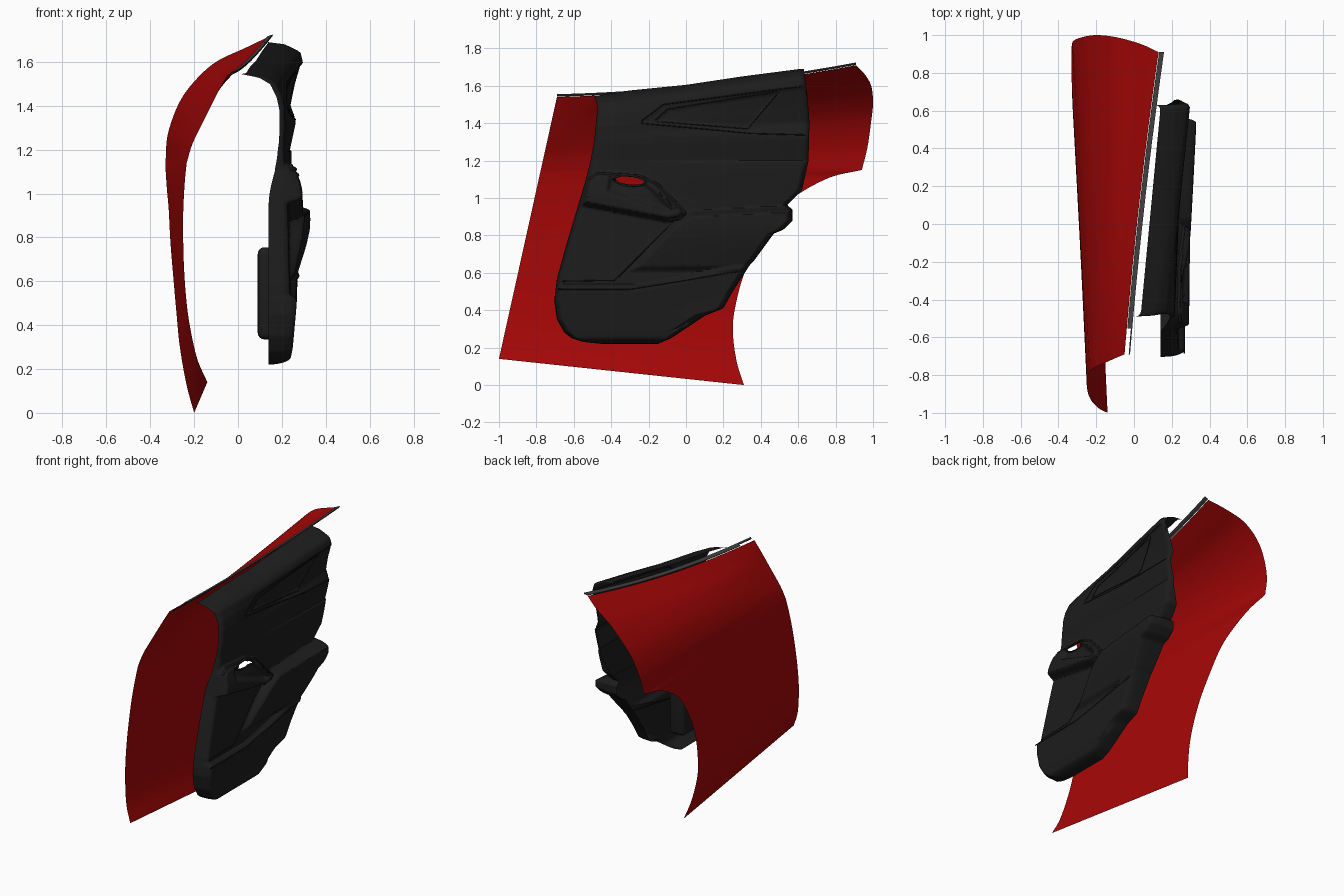
import bpy, bmesh, math
from mathutils import Vector

if "Cube" in bpy.data.objects:
    bpy.data.objects.remove(bpy.data.objects["Cube"])

def mat(name, c):
    m = bpy.data.materials.new(name)
    m.diffuse_color = (*c, 1)
    m.use_nodes = True
    m.node_tree.nodes["Principled BSDF"].inputs["Base Color"].default_value = m.diffuse_color
    return m

RED = mat("red_paint", (0.38, 0.002, 0.002))
BLACK = mat("black_trim", (0.012, 0.012, 0.012))
DARK = mat("dark_seam", (0.007, 0.007, 0.007))
GREY = mat("grey_seal", (0.055, 0.055, 0.055))

def interp(tab, v):
    if v <= tab[0][0]:
        return tab[0][1]
    for (a, p), (b, q) in zip(tab, tab[1:]):
        if v <= b:
            return p + (q - p) * (v - a) / (b - a)
    return tab[-1][1]

def smooth(a, b, v):
    t = min(1, max(0, (v - a) / (b - a)))
    return t * t * (3 - 2 * t)

def make(name, bm, m, angle=35):
    me = bpy.data.meshes.new(name)
    bm.to_mesh(me)
    bm.free()
    ob = bpy.data.objects.new(name, me)
    bpy.context.collection.objects.link(ob)
    me.materials.append(m)
    bpy.ops.object.select_all(action='DESELECT')
    ob.select_set(True)
    bpy.context.view_layer.objects.active = ob
    bpy.ops.object.shade_smooth_by_angle(angle=math.radians(angle))
    return ob

def grid(name, rows, m, flip=False, hole=None, angle=35, wrap=False):
    bm = bmesh.new()
    vs = [[bm.verts.new(p) for p in r] for r in rows]
    n = len(vs[0])
    for a, b in zip(vs, vs[1:]):
        for j in range(n if wrap else n - 1):
            k = (j + 1) % n
            q = [a[j], a[k], b[k], b[j]]
            c = sum((v.co for v in q), Vector()) / 4
            if hole and hole(c):
                continue
            bm.faces.new(q[::-1] if flip else q)
    if wrap:
        bm.faces.new(vs[0][::-1])
        bm.faces.new(vs[-1])
    return make(name, bm, m, angle)

def catmull(pts, n=6):
    P = [Vector(p) for p in pts]
    P = [2 * P[0] - P[1]] + P + [2 * P[-1] - P[-2]]
    out = []
    for a, b, c, d in zip(P, P[1:], P[2:], P[3:]):
        for i in range(n):
            t = i / n
            out.append(0.5 * (2*b + (c - a)*t + (2*a - 5*b + 4*c - d)*t*t + (3*b - a - 3*c + d)*t**3))
    return out + [P[-2]]

# Outer skin: lofted between the front edge and the wheel-arch / rear edge
def front_pt(x, z):
    return (x, -1 + 0.31 * (z - 0.14) / 1.4, z)

def sag(u, w):
    return Vector((.012, 0, .032)) * w * 4 * u * (1 - u)

f_low = [front_pt(*p) for p in [(-.14, .14), (-.187, .25), (-.22, .4), (-.236, .52), (-.246, .66),
         (-.25, .8), (-.25, .9), (-.247, .98), (-.242, 1.06), (-.234, 1.14)]]
r_low = [(-.2, .31, 0), (-.235, .27, .13), (-.265, .25, .3), (-.28, .27, .45), (-.295, .32, .62),
         (-.308, .4, .78), (-.316, .5, .93), (-.324, .6, 1.02), (-.33, .77, 1.11), (-.33, .94, 1.15)]
f_up = [front_pt(*p) for p in [(-.234, 1.14), (-.21, 1.22), (-.18, 1.285), (-.15, 1.345), (-.118, 1.41),
        (-.085, 1.475), (-.05, 1.54)]]
r_up = [(-.33, .94, 1.15), (-.32, .97, 1.27), (-.27, .99, 1.41), (-.2, 1.0, 1.51), (-.1, .99, 1.6),
        (.03, .955, 1.662), (.13, .91, 1.71)]
F = catmull(f_low)[:-1] + catmull(f_up)
R = catmull(r_low)[:-1] + catmull(r_up)
rows = []
for i, (a, b) in enumerate(zip(F, R)):
    rows.append([a.lerp(b, j / 30) - sag(j / 30, smooth(62, 90, i)) for j in range(31)])
grid("outer_door_skin", rows, RED, flip=True)

# Window seal strips along the top edge
def strip(name, u0, u1, dx0, dx1, h):
    secs = []
    for i in range(31):
        u = u0 + (u1 - u0) * i / 30
        p = F[-1].lerp(R[-1], u) - sag(u, 1)
        secs.append([p + Vector(o) for o in [(dx0, 0, .002), (dx1, 0, .010), (dx1, 0, .010 + h), (dx0, 0, .002 + h)]])
    grid(name, secs, GREY, wrap=True)

strip("window_seal", .085, 1, .003, .026, .004)
strip("window_seal_lip", 0, 1, .022, .029, .005)

# Inner trim panel described as a depth function over (y, z)
TOP = [(-.49, 1.545), (-.3, 1.575), (0, 1.605), (.3, 1.65), (.61, 1.69)]
LEFT = [(.22, -.45), (.23, -.55), (.25, -.61), (.28, -.65), (.35, -.69), (.45, -.705), (.57, -.69),
        (.75, -.64), (.95, -.58), (1.12, -.53), (1.2, -.51), (1.32, -.49), (1.45, -.477), (1.5, -.475), (1.56, -.49)]
RIGHT = [(.22, -.15), (.25, -.08), (.37, .1), (.41, .2), (.5, .25), (.64, .34), (.66, .36), (.81, .47),
         (.83, .52), (.88, .57), (.94, .57), (.96, .54), (1.04, .62), (1.2, .655), (1.35, .66), (1.45, .65), (1.56, .63)]
LOW = [(.22, .235), (.3, .25), (.5, .268), (.52, .266), (.54, .237), (.7, .232), (.9, .228), (1.05, .22), (1.2, .21)]
UP_F = [(0, .21), (.3, .215), (.53, .213), (.69, .2), (.86, .17), (.95, .12), (1, .035)]
UP_R = [(0, .237), (.24, .262), (.32, .262), (.41, .245), (.61, .265), (.82, .295), (.91, .285), (.98, .215), (1, .14)]

def poly_in(poly, y, z, w):
    # 0 outside a convex counter-clockwise polygon, 1 at depth w or more
    d = 9
    for (ay, az), (by, bz) in zip(poly, poly[1:] + poly[:1]):
        d = min(d, ((by - ay) * (z - az) - (bz - az) * (y - ay)) / math.hypot(by - ay, bz - az))
    return smooth(0, w, d)

POD = [(-.57, .955), (-.1, .865), (-.03, .875), (.02, .92), (-.15, 1.09), (-.25, 1.135), (-.48, 1.15), (-.54, 1.11)]
CUP = [(-.43, 1.03), (-.1, .91), (-.05, .935), (-.18, 1.06), (-.25, 1.11), (-.42, 1.115)]
ARM = [(-.37, .55), (.3, .6), (.7, .6), (.7, .97), (.02, .935), (-.08, .87)]
QUARTER = [(-.24, 1.4), (.35, 1.345), (.68, 1.335), (.64, 1.6), (-.12, 1.5)]
GLASS = [(-.17, 1.41), (.33, 1.37), (.5, 1.57), (-.1, 1.475)]
NOTCH = [(-.12, .27), (.1, .34), (.22, .42), (.05, .38)]

def surf(y, z):
    t = min(1, max(0, (y + .49) / 1.1))
    if z > 1.2:
        k = (z - 1.2) / (interp(TOP, y) - 1.2)
        x = interp(UP_F, k) * (1 - t) + interp(UP_R, k) * t
        x -= .006 * poly_in(QUARTER, y, z, .015) + .008 * poly_in(GLASS, y, z, .012)
    else:
        x = interp(LOW, z - .1 * smooth(-.3, .3, y) * smooth(.3, .5, z)) + .027 * t * smooth(.9, 1.2, z)
    x += poly_in(POD, y, z, .035) * (.068 - .025 * smooth(1, 1.14, z)) - .03 * poly_in(CUP, y, z, .03)
    x += poly_in(ARM, y, z, .04) * (.01 + smooth(.5, .86, z) * (.038 + .055 * t))
    return x - .02 * poly_in(NOTCH, y, z, .02)

zs = [.22, .222, .226, .232, .24, .25, .26] + [.27 + .93 * i / 110 for i in range(111)]
zs += [1.2 + .36 * i / 50 for i in range(1, 51)]
rows = []
for zn in zs:
    l, r = interp(LEFT, zn), interp(RIGHT, zn)
    row = []
    for j in range(121):
        s = j / 120
        y = l + (r - l) * (.6 * s + .4 * (1 - math.cos(math.pi * s)) / 2)
        z = zn if zn <= 1.2 else 1.2 + (interp(TOP, y) - 1.2) * (zn - 1.2) / .36
        d = min(1, min(y - l, r - y, zn - .22) / .035)
        e = 1 - math.sqrt(max(0, 1 - (1 - d) ** 2))
        x = surf(y, z)
        g = smooth(.95, 1.25, zn)
        row.append((x + e * ((.14 - x) * (1 - g) - .025 * g), y, z))
    rows.append(row)
grid("inner_trim_panel", rows, BLACK, angle=50,
     hole=lambda c: ((c.y + .3) / .08) ** 2 + ((c.z - 1.093 + .1 * (c.y + .3)) / .024) ** 2 < 1)

# Tubes that follow the trim surface: seams, handle rim, pull opening
def tube(name, pts, rad, m, lift=0, closed=False):
    P = [Vector((0, *p)) for p in pts]
    if closed:
        P.append(P[0])
    cu = bpy.data.curves.new(name, 'CURVE')
    cu.dimensions = '3D'
    cu.bevel_depth = rad
    cu.bevel_resolution = 2
    path = [a.lerp(b, i / 8) for a, b in zip(P, P[1:]) for i in range(8)] + ([] if closed else [P[-1]])
    sp = cu.splines.new('POLY')
    sp.points.add(len(path) - 1)
    sp.use_cyclic_u = closed
    for q, p in zip(sp.points, path):
        q.co = (surf(p.y, p.z) + lift, p.y, p.z, 1)
    cu.materials.append(m)
    ob = bpy.data.objects.new(name, cu)
    bpy.context.collection.objects.link(ob)

tube("quarter_panel_seam", QUARTER[:2] + [(.64, 1.337)], .0035, DARK, -.001)
tube("quarter_panel_top_seam", [(-.24, 1.41), (-.12, 1.5), (.62, 1.597)], .0035, DARK, -.001)
tube("quarter_inset_seam", GLASS, .003, DARK, -.001, closed=True)
tube("pocket_seam", [(-.685, .512), (-.3, .512), (0, .56), (.2, .595), (.28, .605)], .0035, DARK, -.001)
tube("insert_seam", [(-.66, .555), (-.38, .56), (-.08, .86)], .0035, DARK, -.001)
tube("handle_rim", [(-.52, 1.1), (-.47, 1.132), (-.25, 1.118), (-.15, 1.07), (-.01, .925), (-.03, .893), (-.1, .885)],
     .008, BLACK)
tube("handle_opening_rim", [(-.3 + .082 * math.cos(a), 1.093 - .1 * .082 * math.cos(a) + .027 * math.sin(a))
     for a in [i * math.tau / 20 for i in range(20)]], .006, BLACK, closed=True)

# Pocket housing behind the trim
bm = bmesh.new()
bmesh.ops.create_cube(bm, size=1)
for v in bm.verts:
    v.co = Vector((.15 + v.co.x * .12, -.28 + v.co.y * .36, .545 + v.co.z * .42))
bmesh.ops.bevel(bm, geom=bm.edges[:], offset=.03, segments=4, profile=.5, affect='EDGES')
make("pocket_housing", bm, BLACK)
